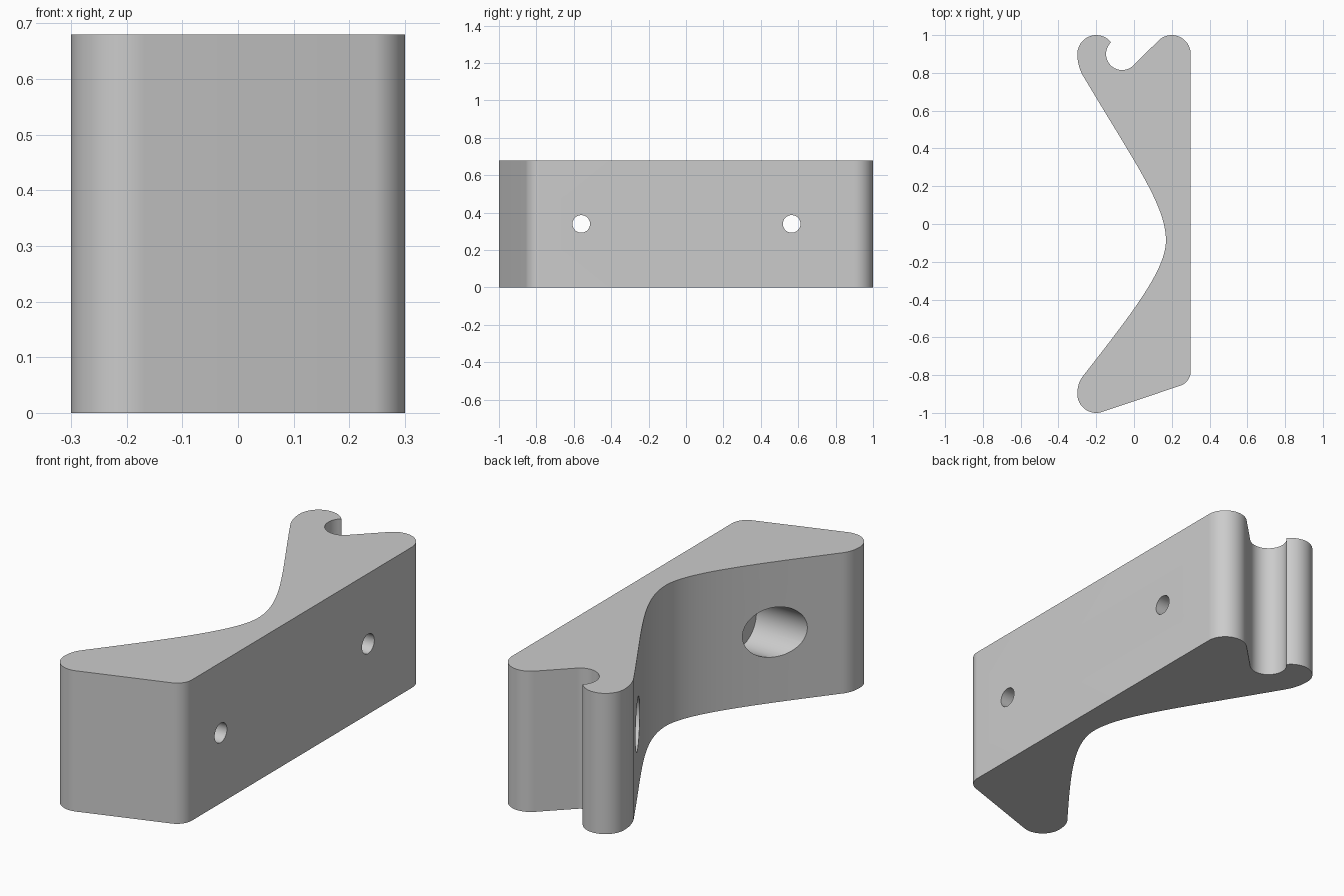
import bpy, bmesh, math
from mathutils import Vector
from mathutils.geometry import interpolate_bezier

cube = bpy.data.objects.get("Cube")
if cube:
    bpy.data.objects.remove(cube, do_unlink=True)

HEIGHT = 0.68

grey = bpy.data.materials.new("plain grey")
grey.use_nodes = True
colour = (0.6, 0.6, 0.6, 1)
grey.diffuse_color = colour
grey.node_tree.nodes["Principled BSDF"].inputs["Base Color"].default_value = colour


def arc(cx, cy, r, start, end, steps=20):
    angles = [math.radians(start + (end - start) * i / steps) for i in range(steps + 1)]
    return [(cx + r * math.cos(a), cy + r * math.sin(a)) for a in angles]


def bezier(a, ha, hb, b, steps=28):
    points = interpolate_bezier(*[Vector((*p, 0)) for p in (a, ha, hb, b)], steps)
    return [(p.x, p.y) for p in points]


# Outline, counter-clockwise from the rounded front corner
outline = arc(-0.2, -0.9, 0.1, 180, 289)[1:]
outline += arc(0.22, -0.78, 0.08, 289, 360)
outline += arc(0.2, 0.9, 0.1, 0, 135)
outline += arc(-0.063, 0.9, 0.085, 315, 134, 28)      # hook notch
outline += arc(-0.2, 0.9, 0.1, 38.5, 180)
outline += bezier((-0.3, 0.9), (-0.3, 0.86), (-0.29, 0.82), (-0.27, 0.785), 10)[1:]
waist = (0.169, -0.087)
outline += bezier((-0.27, 0.785), (0, 0.33), (0.169, 0.1), waist)[1:]
outline += bezier(waist, (0.169, -0.24), (0, -0.46), (-0.27, -0.805))[1:]
outline += bezier((-0.27, -0.805), (-0.29, -0.83), (-0.3, -0.86), (-0.3, -0.9), 10)[1:]

# Extruded bracket body
bm = bmesh.new()
base = bm.faces.new([bm.verts.new((x, y, 0)) for x, y in outline])
top = bmesh.ops.extrude_face_region(bm, geom=[base])["geom"]
bmesh.ops.translate(bm, vec=(0, 0, HEIGHT),
                    verts=[v for v in top if isinstance(v, bmesh.types.BMVert)])
bmesh.ops.recalc_face_normals(bm, faces=bm.faces)
mesh = bpy.data.meshes.new("bracket_body")
bm.to_mesh(mesh)
bm.free()
body = bpy.data.objects.new("bracket_body", mesh)
bpy.context.collection.objects.link(body)
mesh.materials.append(grey)


def drill(y, radius, x_start, x_end):
    """Cut a round hole along x through the body."""
    bpy.ops.mesh.primitive_cylinder_add(
        vertices=64, radius=radius, depth=x_end - x_start,
        location=((x_start + x_end) / 2, y, HEIGHT / 2),
        rotation=(0, math.pi / 2, 0))
    cutter = bpy.context.object
    cutter.name = "hole_cutter"
    cutter.hide_render = True
    cutter.data.materials.append(grey)
    cut = body.modifiers.new("hole", 'BOOLEAN')
    cut.operation = 'DIFFERENCE'
    cut.solver = 'EXACT'
    cut.object = cutter
    bpy.ops.object.select_all(action='DESELECT')
    bpy.context.view_layer.objects.active = body
    body.select_set(True)
    bpy.ops.object.modifier_apply(modifier=cut.name)
    bpy.data.objects.remove(cutter, do_unlink=True)


# Screw holes with wide counterbores on the curved side
for y in (-0.56, 0.565):
    drill(y, 0.12, -0.6, 0.1)
    drill(y, 0.047, -0.6, 0.6)

bpy.ops.object.shade_smooth_by_angle(angle=math.radians(30))
